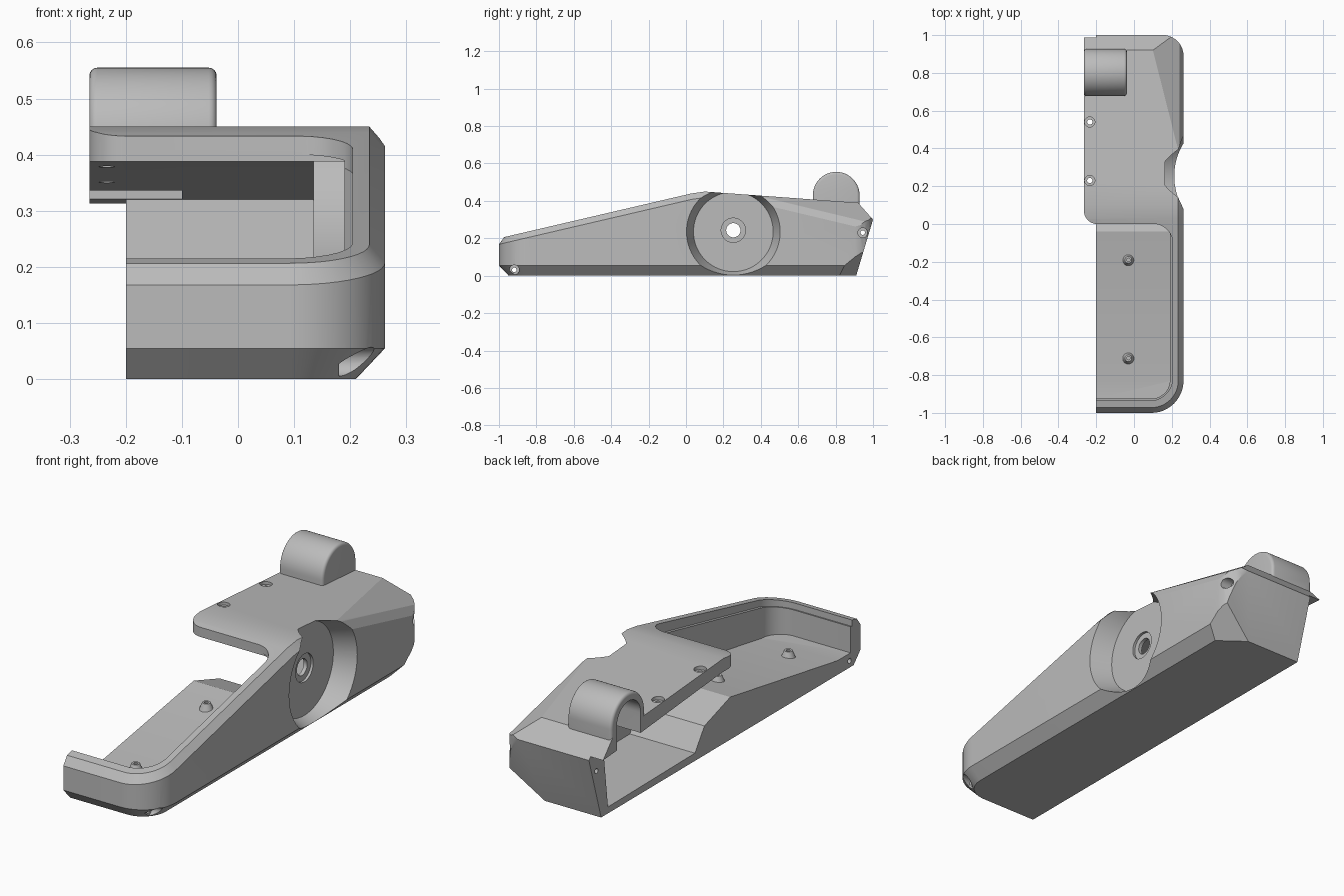
import bpy, bmesh, math
from mathutils import Vector

if "Cube" in bpy.data.objects:
    bpy.data.objects.remove(bpy.data.objects["Cube"])

grey = bpy.data.materials.new("plain_grey")
grey.diffuse_color = (0.5, 0.5, 0.5, 1)
grey.use_nodes = True
grey.node_tree.nodes["Principled BSDF"].inputs["Base Color"].default_value = grey.diffuse_color


def finish(name, bm):
    bmesh.ops.remove_doubles(bm, verts=bm.verts[:], dist=1e-5)
    bmesh.ops.recalc_face_normals(bm, faces=bm.faces[:])
    me = bpy.data.meshes.new(name)
    bm.to_mesh(me)
    bm.free()
    me.materials.append(grey)
    ob = bpy.data.objects.new(name, me)
    bpy.context.collection.objects.link(ob)
    return ob


def convex(points):
    """Closed convex mesh around the points."""
    bm = bmesh.new()
    for p in points:
        bm.verts.new(p)
    bmesh.ops.remove_doubles(bm, verts=bm.verts[:], dist=2e-4)
    bmesh.ops.convex_hull(bm, input=bm.verts[:])
    bmesh.ops.delete(bm, geom=[v for v in bm.verts if not v.link_faces], context='VERTS')
    return bm


def extrude(pts, axis, a, b):
    """Extrude a 2D profile along x (pts are y,z) or z (pts are x,y)."""
    bm = bmesh.new()
    at = (lambda p, t: (t, p[0], p[1])) if axis == 'X' else (lambda p, t: (p[0], p[1], t))
    lo = [bm.verts.new(at(p, a)) for p in pts]
    hi = [bm.verts.new(at(p, b)) for p in pts]
    bm.faces.new(lo[::-1])
    bm.faces.new(hi)
    for i in range(len(pts)):
        j = (i + 1) % len(pts)
        bm.faces.new((lo[i], lo[j], hi[j], hi[i]))
    bmesh.ops.recalc_face_normals(bm, faces=bm.faces[:])
    return bm


def clip(bm, planes, inset=0.0):
    """Slice away everything beyond each plane and cap the opening."""
    for co, no in planes:
        n = Vector(no).normalized()
        bmesh.ops.bisect_plane(bm, geom=bm.verts[:] + bm.edges[:] + bm.faces[:], dist=1e-5,
                               plane_co=Vector(co) - n * inset, plane_no=n, clear_outer=True)
        bmesh.ops.holes_fill(bm, edges=[e for e in bm.edges if e.is_boundary])


def corner(cx, cy, r, a0, a1, n=8):
    """Planes that round a vertical corner."""
    out = []
    for k in range(1, n):
        a = math.radians(a0 + (a1 - a0) * k / n)
        d = Vector((math.cos(a), math.sin(a), 0))
        out.append((Vector((cx, cy, 0)) + d * r, d))
    return out


def rod(name, p, r1, r2, length, axis='X', seg=48):
    """Cylinder or cone starting at p and running along +x or +z."""
    bm = bmesh.new()
    bmesh.ops.create_cone(bm, cap_ends=True, segments=seg, radius1=r1, radius2=r2, depth=length)
    for v in bm.verts:
        x, y, z = v.co
        z += length / 2
        v.co = Vector(p) + (Vector((z, x, y)) if axis == 'X' else Vector((x, y, z)))
    return finish(name, bm)


def closed(ob):
    bm = bmesh.new()
    bm.from_mesh(ob.data)
    ok = all(e.is_manifold for e in bm.edges)
    bm.free()
    return ok


def boolean(ob, other, op='DIFFERENCE'):
    m = ob.modifiers.new("cut", 'BOOLEAN')
    m.object, m.operation = other, op
    m.solver = 'MANIFOLD' if closed(ob) and closed(other) else 'EXACT'
    bpy.context.view_layer.objects.active = ob
    bpy.ops.object.modifier_apply(modifier=m.name)
    bpy.data.objects.remove(other)


def slope(y):
    return 0.207 + 0.233 * (y + 0.97)


# Outer housing: convex hull of inset plan outlines, then trimmed at the back
points = []
ridge = [(0.03, 0.44), (0.1, 0.45), (0.92, 0.39), (1.05, 0.38)]
for inset, drop in ((0.052, None), (0.0, -1), (0.0, 0.032), (0.028, 0.0)):
    def z_at(top):
        return 0 if drop is None else 0.055 if drop < 0 else top - drop
    plan = [(-0.265, -1 + inset)]
    for k in range(13):
        a = math.radians(-90 + 90 * k / 12)
        plan.append((0.092 + (0.17 - inset) * math.cos(a), -0.83 + (0.17 - inset) * math.sin(a)))
    points += [(x, y, z_at(slope(y))) for x, y in plan]
    for y, top in ridge:
        points += [(0.262 - inset, y, z_at(top)), (-0.265, y, z_at(top))]
bm = convex(points)
back_planes = [((0, 0.91, 0), (0, 0.3, -0.09)), ((0, 0.92, 0.39), (0, 0.09, 0.08))]
shoulder = Vector((0.042, 0.0154, 0.0648)).normalized()
side_planes = [((0.09, 0.91, 0), (0.01395, 0.0186, -0.0227)), ((0.2, 0.5, 0.425), shoulder)]
blend = shoulder + Vector((1, 0, 0))
soft = [(Vector((0.262, 0.9, 0.29)) - blend.normalized() * 0.012, blend)]
clip(bm, back_planes + side_planes + soft + corner(0.152, 0.89, 0.11, 0, 90, 6))
trimmed = [v.co.copy() for v in bm.verts]
bm.free()
housing = finish("housing", convex(trimmed))


# Rounded hump on the roof
def arch(cy, cz, r, base):
    arc = [(cy + r * math.cos(math.pi * k / 32), cz + r * math.sin(math.pi * k / 32)) for k in range(33)]
    return [(cy + r, base)] + arc + [(cy - r, base)]


bm = extrude(arch(0.803, 0.43, 0.125, 0.365), 'X', -0.265, -0.038)
rim = [e for e in bm.edges if abs(e.verts[0].co.x - e.verts[1].co.x) < 1e-5
       and max(v.co.z for v in e.verts) > 0.37]
bmesh.ops.bevel(bm, geom=rim, offset=0.014, segments=4, affect='EDGES', profile=0.5)
boolean(housing, finish("hump", bm), 'UNION')

# Inner cavity, leaving a boss behind the round side recess
cavity_profile = [(-0.925, 0.066), (-0.83, 0.066), (-0.04, 0.198), (0.15, 0.136), (0.22, 0.036),
                  (0.86, 0.03), (0.895, 0.32), (0.12, 0.388), (0.0, 0.388), (0.0, 0.4), (-0.925, 0.2)]
bm = extrude(cavity_profile, 'X', -0.4, 0.19)
clip(bm, side_planes, 0.045)
clip(bm, corner(0.09, -0.825, 0.1, -90, 0))
cavity = finish("cavity", bm)
boolean(cavity, rod("recess_backing", (0.135, 0.255, 0.235), 0.25, 0.25, 0.2, seg=64))
boolean(housing, cavity)

# Open top of the front tray, following the sloping rim
bm = extrude([(-0.935, slope(-0.935) - 0.03), (0.0, slope(0) - 0.047), (0.0, 0.8), (-0.935, 0.8)],
             'X', -0.4, 0.204)
clip(bm, corner(0.084, -0.815, 0.12, -90, 0) + corner(0.104, -0.1, 0.1, 0, 90))
boolean(housing, finish("tray_opening", bm))

# Trim the open left side so only the roof overhangs
boolean(housing, finish("left_trim", extrude(
    [(-1.1, -0.1), (1.1, -0.1), (1.1, 0.305), (0.895, 0.32), (0.12, 0.388),
     (0.0, 0.388), (0.0, 0.8), (-1.1, 0.8)], 'X', -0.4, -0.2)))
arc = [(-0.195 - 0.07 * math.sin(math.radians(a)), 0.07 - 0.07 * math.cos(math.radians(a)))
       for a in range(0, 91, 10)]
boolean(housing, finish("roof_corner", extrude(
    [(-0.4, -0.05), (-0.195, -0.05)] + arc + [(-0.4, 0.07)], 'Z', 0.35, 0.6)))

# Hollow of the hump
boolean(housing, finish("hump_hollow", extrude(arch(0.8, 0.43, 0.088, 0.3), 'X', -0.4, -0.1)))

# Round side recess with its centre hole
boolean(housing, rod("recess", (0.165, 0.253, 0.235), 0.213, 0.267, 0.14, seg=96))
boolean(housing, rod("recess_step", (0.153, 0.253, 0.243), 0.065, 0.065, 0.1))
boolean(housing, rod("recess_hole", (0.1, 0.253, 0.243), 0.038, 0.038, 0.1))

# Screw holes along x, with wide mouths on the right
for y, z, mouth in ((0.945, 0.23, 0.2), (-0.918, 0.031, 0.18)):
    boolean(housing, rod("screw_hole", (-0.4, y, z), 0.012, 0.012, 0.8, seg=24))
    boolean(housing, rod("screw_mouth", (mouth, y, z), 0.026, 0.026, 0.2, seg=32))

# Countersunk roof holes
for y, top in ((0.54, 0.418), (0.23, 0.44)):
    boolean(housing, rod("roof_hole", (-0.234, y, 0.3), 0.014, 0.014, 0.3, 'Z', 24))
    boolean(housing, rod("roof_countersink", (-0.234, y, top - 0.015), 0.027, 0.027, 0.1, 'Z', 32))

# Standoffs on the tray floor
parts = [housing]
for y, z in ((-0.19, 0.155), (-0.71, 0.07)):
    post = rod("standoff", (-0.03, y, z), 0.036, 0.018, 0.045, 'Z', 32)
    boolean(post, rod("standoff_hole", (-0.03, y, z + 0.025), 0.009, 0.009, 0.05, 'Z', 20))
    parts.append(post)

for ob in parts:
    bpy.ops.object.select_all(action='DESELECT')
    ob.select_set(True)
    bpy.context.view_layer.objects.active = ob
    bpy.ops.object.shade_smooth_by_angle(angle=math.radians(25))
